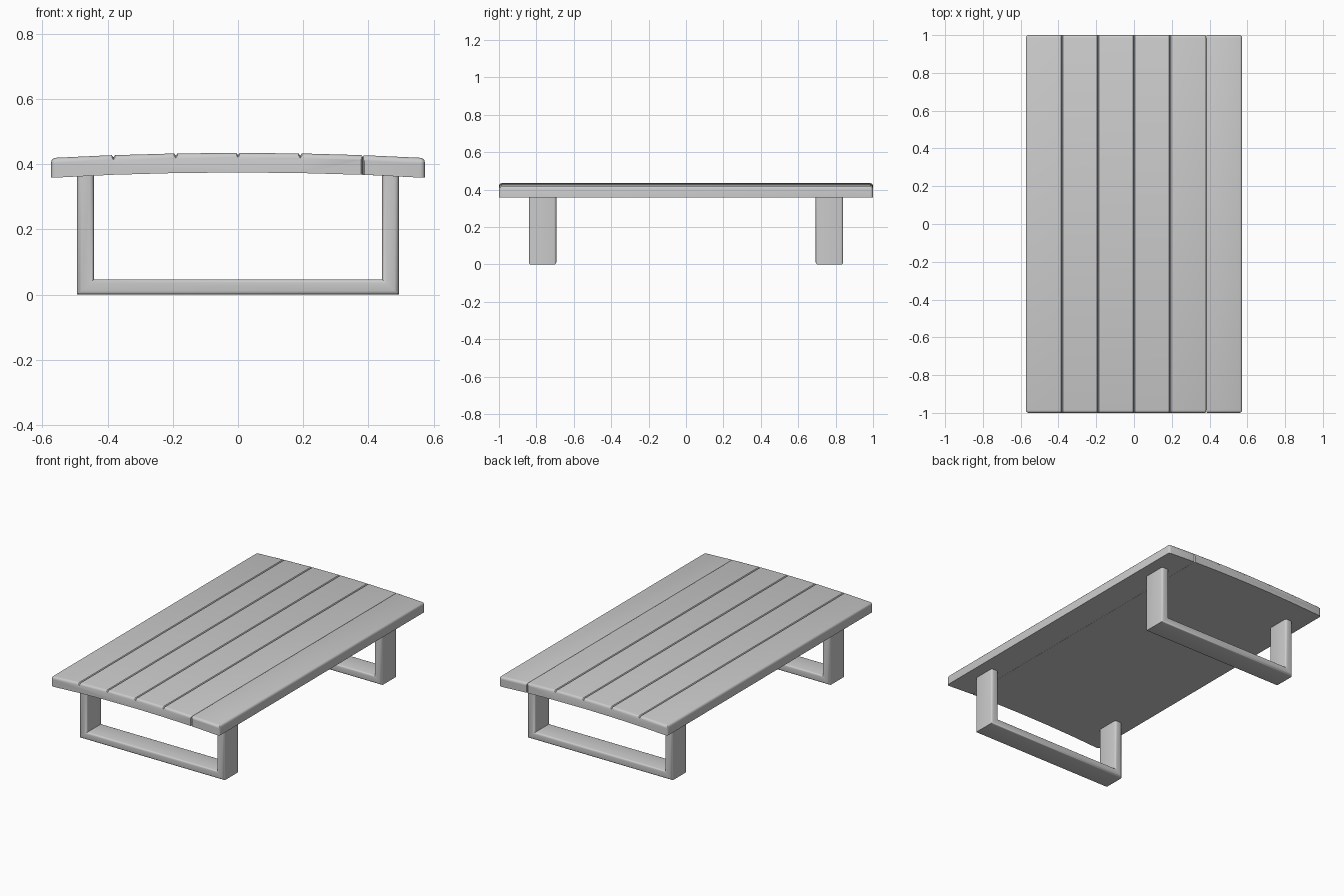
import bpy, bmesh, math

if "Cube" in bpy.data.objects:
    bpy.data.objects.remove(bpy.data.objects["Cube"])

HALF_W, HALF_L, THICK = 0.573, 1.0, 0.06
R = 0.014          # edge rounding of the top
SEAM = 0.005       # half width and depth of the grooves
PLANK = 0.191


def top_z(x):
    return 0.4345 - 0.048 * x * x


def loft(name, rings):
    """Skin a list of matching closed rings and cap both ends."""
    bm = bmesh.new()
    vs = [[bm.verts.new(p) for p in ring] for ring in rings]
    n = len(vs[0])
    for a, b in zip(vs, vs[1:]):
        for i in range(n):
            j = (i + 1) % n
            bm.faces.new((a[i], a[j], b[j], b[i]))
    bm.faces.new(vs[0])
    bm.faces.new(vs[-1])
    bmesh.ops.recalc_face_normals(bm, faces=bm.faces)
    mesh = bpy.data.meshes.new(name)
    bm.to_mesh(mesh)
    bm.free()
    ob = bpy.data.objects.new(name, mesh)
    bpy.context.collection.objects.link(ob)
    bpy.context.view_layer.objects.active = ob
    ob.select_set(True)
    bpy.ops.object.shade_smooth_by_angle(angle=math.radians(35))
    ob.select_set(False)
    return ob


def board_profile(x0, x1, r0, r1, seams):
    """Cross-section (x, z): arched board, rounded top corners, V grooves."""
    pts = []
    arc = [math.radians(a) for a in (0, 30, 60, 90)]
    for a in arc:
        pts.append((x0 + r0 * (1 - math.cos(a)), top_z(x0 + r0) - r0 * (1 - math.sin(a))))
    for s in seams:
        pts += [(s - SEAM, top_z(s)), (s, top_z(s) - SEAM * 1.4), (s + SEAM, top_z(s))]
    for a in reversed(arc):
        pts.append((x1 - r1 * (1 - math.cos(a)), top_z(x1 - r1) - r1 * (1 - math.sin(a))))
    top_count = len(pts)
    for s in [x1] + list(reversed(seams)) + [x0]:
        pts.append((s, top_z(s) - THICK))
    return pts, top_count


def board(name, x0, x1, r0, r1, seams=()):
    pts, top_count = board_profile(x0, x1, r0, r1, list(seams))

    def ring(y, t):
        out = []
        for i, (x, z) in enumerate(pts):
            # pull the top down and the sides in towards the board ends
            x = min(max(x, x0 + r0 * t), x1 - r1 * t)
            out.append((x, y, z - (R * t if i < top_count else 0)))
        return out

    ends = [(HALF_L - R * (1 - math.sin(a)), 1 - math.cos(a))
            for a in (math.radians(d) for d in (90, 60, 30, 0))]
    rings = [ring(-y, t) for y, t in ends] + [ring(y, t) for y, t in reversed(ends)]
    return loft(name, rings)


# Table top: five joined planks plus one separate plank
split = 2 * PLANK
board("joined_planks", -HALF_W, split - 0.0005, R, SEAM,
      [-2 * PLANK, -PLANK, 0, PLANK])
board("side_plank", split + 0.0005, HALF_W, SEAM, R)


# U-shaped leg frames: rounded bar section swept with mitred corners
def leg_frame(name, yc):
    w, r, t = 0.0735, 0.013, 0.051
    section = []                        # (y offset, depth from the outside)
    for cy, cd, start in ((w - r, t - r, 0), (-w + r, t - r, 90),
                          (-w + r, r, 180), (w - r, r, 270)):
        for k in range(4):
            a = math.radians(start + 30 * k)
            section.append((cy + r * math.cos(a), cd + r * math.sin(a)))
    ox, top = 0.493, 0.366
    rings = [[(sx * (ox - d), yc + y, top if up else d * 0.9) for y, d in section]
             for sx, up in ((-1, True), (-1, False), (1, False), (1, True))]
    return loft(name, rings)


leg_frame("front_leg_frame", -0.767)
leg_frame("back_leg_frame", 0.767)
